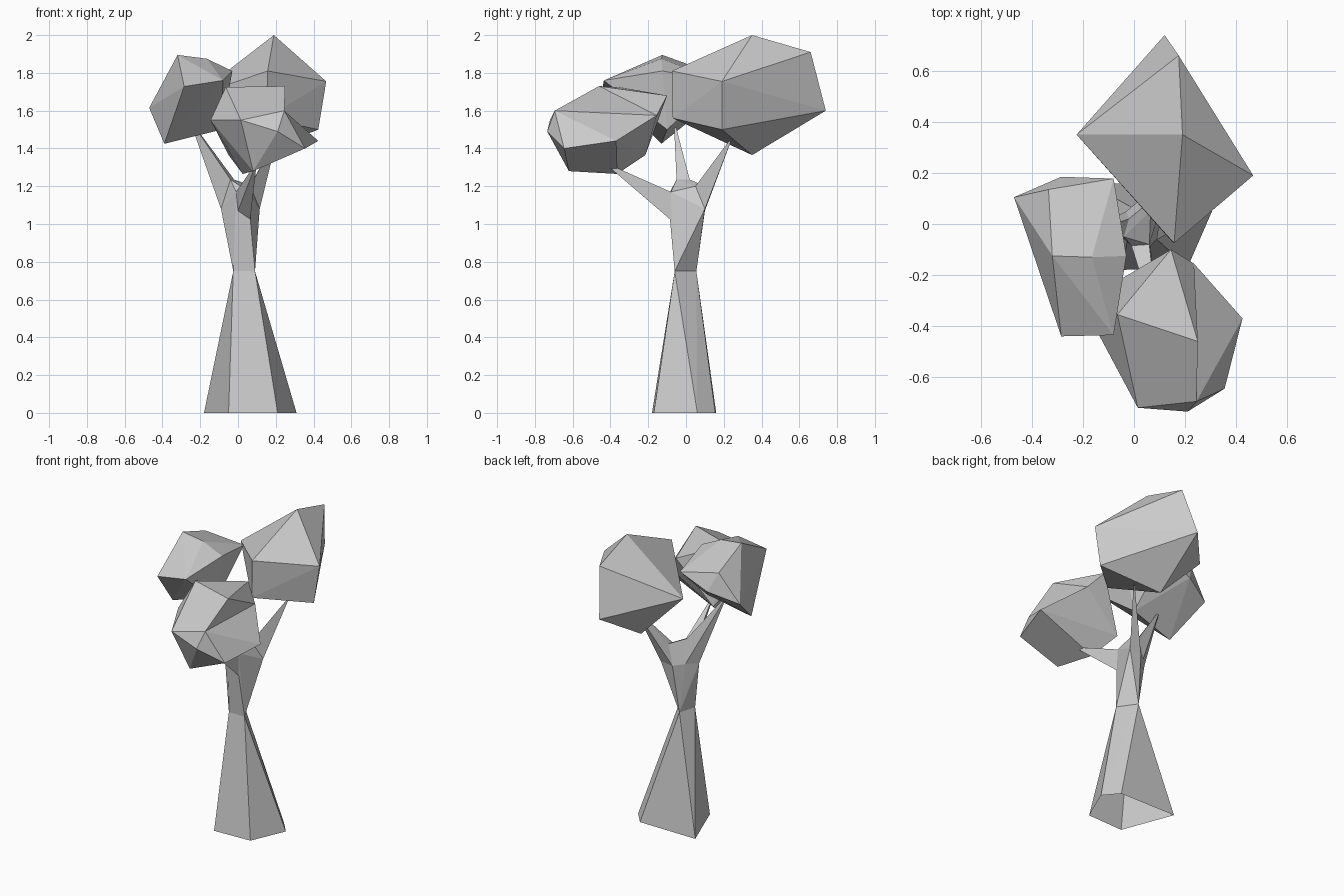
import bpy, bmesh

if "Cube" in bpy.data.objects:
    bpy.data.objects.remove(bpy.data.objects["Cube"])


def add_hull(bm, pts):
    """Add one faceted convex block around the given corner points."""
    part = bmesh.new()
    for p in pts:
        part.verts.new(p)
    bmesh.ops.convex_hull(part, input=part.verts[:])
    loose = [v for v in part.verts if not v.link_faces]
    bmesh.ops.delete(part, geom=loose, context='VERTS')
    bmesh.ops.dissolve_limit(part, angle_limit=0.06, verts=part.verts[:], edges=part.edges[:])
    bmesh.ops.recalc_face_normals(part, faces=part.faces[:])
    tmp = bpy.data.meshes.new("tmp")
    part.to_mesh(tmp)
    part.free()
    bm.from_mesh(tmp)
    bpy.data.meshes.remove(tmp)


def make_part(name, *hulls):
    bm = bmesh.new()
    for pts in hulls:
        add_hull(bm, pts)
    # The foot of the tree is open underneath
    ground = [f for f in bm.faces if all(v.co.z < 1e-4 for v in f.verts)]
    bmesh.ops.delete(bm, geom=ground, context='FACES')
    mesh = bpy.data.meshes.new(name)
    bm.to_mesh(mesh)
    bm.free()
    obj = bpy.data.objects.new(name, mesh)
    bpy.context.collection.objects.link(obj)
    return obj


# Trunk: five-sided foot, triangular waist, flaring to the crotch
foot = [(-.05, -.18, 0), (.21, -.17, 0), (.31, .06, 0), (.23, .155, 0), (-.18, .16, 0)]
waist = [(-.025, -.06, .75), (.09, -.06, .75), (.01, .055, .75)]

# Branch roots
front_root = [(0, -.085, 1.07), (.065, -.085, 1.025), (-.01, -.085, 1.17), (.06, -.08, 1.17)]
left_root = [(-.09, -.01, 1.08), (-.03, .05, 1.08), (-.04, -.05, 1.235), (-.02, .02, 1.235)]
back_root = [(.115, .1, 1.08), (.03, .1, 1.07), (.065, .09, 1.205), (.065, .05, 1.2)]
make_part("trunk", foot + waist, waist + front_root + left_root + back_root)

# Pointed branches reaching into the foliage
for name, root, tip in (("front_branch", front_root, (.1, -.44, 1.33)),
                        ("left_branch", left_root, (-.26, -.065, 1.56)),
                        ("back_branch", back_root, (.21, .25, 1.47))):
    make_part(name, root + [tip])

# Large foliage clump at the back
make_part("back_foliage", [
    (.19, .35, 2.0), (.175, .66, 1.91), (.12, .74, 1.6), (.467, .19, 1.755),
    (.425, .19, 1.5), (.157, -.075, 1.81), (.15, -.07, 1.56),
    (.085, .35, 1.365), (-.225, .35, 1.68)])

# Left foliage clump
make_part("left_foliage", [
    (-.32, -.125, 1.895), (-.165, -.13, 1.875), (-.03, -.125, 1.81),
    (-.285, -.44, 1.728), (-.08, -.435, 1.76), (-.47, .105, 1.615),
    (-.39, -.13, 1.425), (-.335, .135, 1.8), (-.285, .185, 1.68),
    (-.08, .178, 1.756), (-.085, -.1, 1.5)])

# Front foliage clump: main mass plus a ledge on its right side
side = [(.245, -.695, 1.6), (.235, -.155, 1.575), (.21, -.735, 1.49)]
under = [(.025, -.365, 1.265), (.08, -.62, 1.28), (-.05, -.215, 1.365)]
main = [(-.065, -.355, 1.725), (.25, -.46, 1.73), (.015, -.72, 1.55),
        (.145, -.1, 1.68), (-.145, -.42, 1.55)]
ledge = [(.425, -.37, 1.44), (.355, -.645, 1.4)]
make_part("front_foliage", main + side + under, side + under + ledge)
